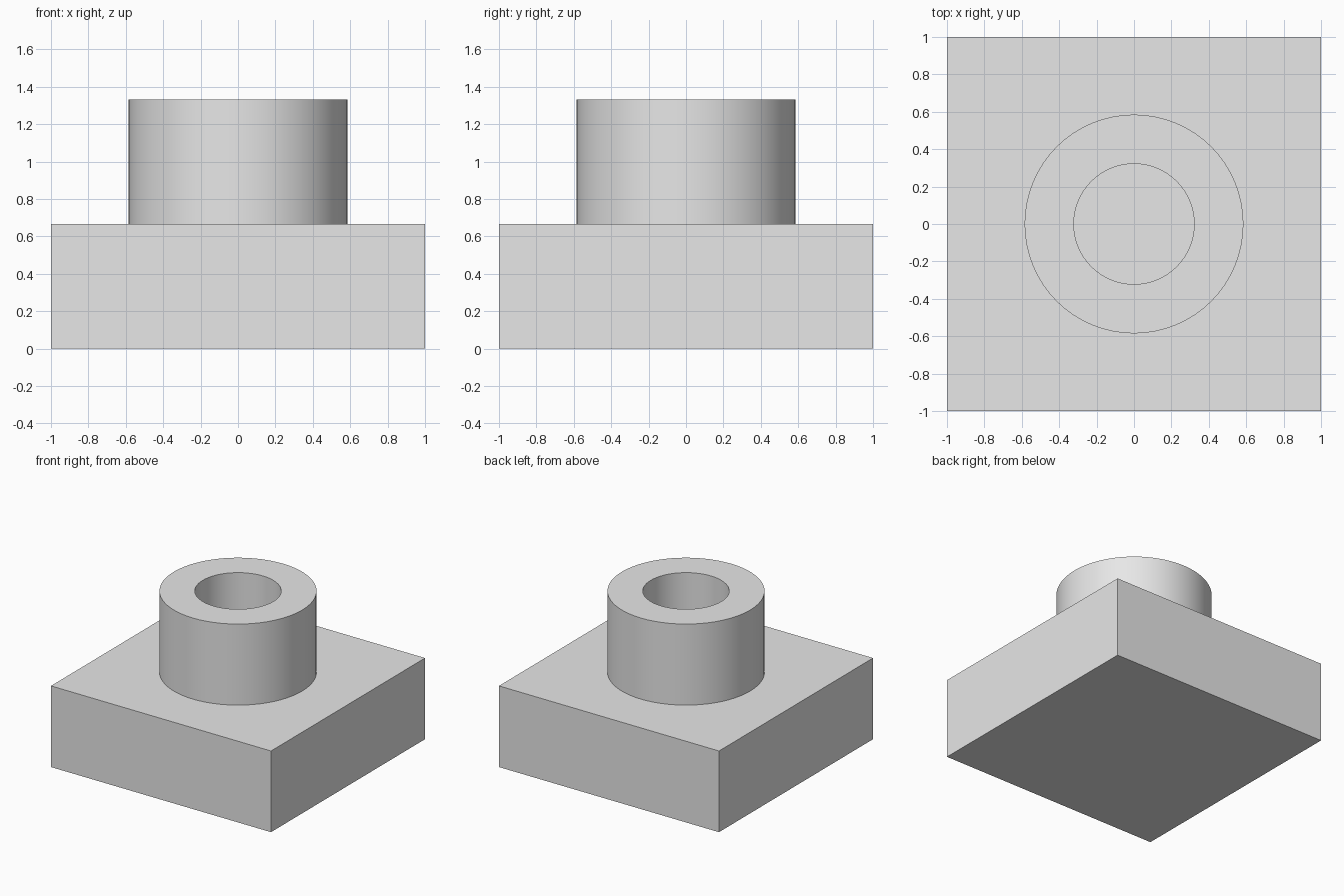
import bpy
import bmesh
import math

SIDES = 64
PLATE_TOP = 0.667
RING_TOP = 1.333

if "Cube" in bpy.data.objects:
    bpy.data.objects.remove(bpy.data.objects["Cube"], do_unlink=True)

# Plain grey material
grey = bpy.data.materials.new("light grey")
grey.use_nodes = True
grey.diffuse_color = (0.8, 0.8, 0.8, 1)
grey.node_tree.nodes["Principled BSDF"].inputs["Base Color"].default_value = grey.diffuse_color


def add_object(name, bm):
    bmesh.ops.recalc_face_normals(bm, faces=bm.faces)
    mesh = bpy.data.meshes.new(name)
    bm.to_mesh(mesh)
    bm.free()
    mesh.materials.append(grey)
    obj = bpy.data.objects.new(name, mesh)
    bpy.context.collection.objects.link(obj)
    return obj


# Square base plate
bm = bmesh.new()
bmesh.ops.create_cube(bm, size=1)
for v in bm.verts:
    v.co.x *= 2
    v.co.y *= 2
    v.co.z = (v.co.z + 0.5) * PLATE_TOP
add_object("base_plate", bm)

# Hollow round stud: a closed rectangular profile swept around z
profile = [(0.585, PLATE_TOP), (0.585, RING_TOP), (0.322, RING_TOP), (0.322, PLATE_TOP)]
bm = bmesh.new()
rings = []
for radius, z in profile:
    angles = [math.tau * i / SIDES for i in range(SIDES)]
    rings.append([bm.verts.new((radius * math.cos(a), radius * math.sin(a), z)) for a in angles])
for k, lower in enumerate(rings):
    upper = rings[(k + 1) % len(rings)]
    for i in range(SIDES):
        j = (i + 1) % SIDES
        bm.faces.new((lower[i], lower[j], upper[j], upper[i]))
stud = add_object("hollow_stud", bm)

# Smooth the round walls and keep the rims crisp
bpy.ops.object.select_all(action='DESELECT')
stud.select_set(True)
bpy.context.view_layer.objects.active = stud
bpy.ops.object.shade_smooth_by_angle(angle=math.radians(30))
